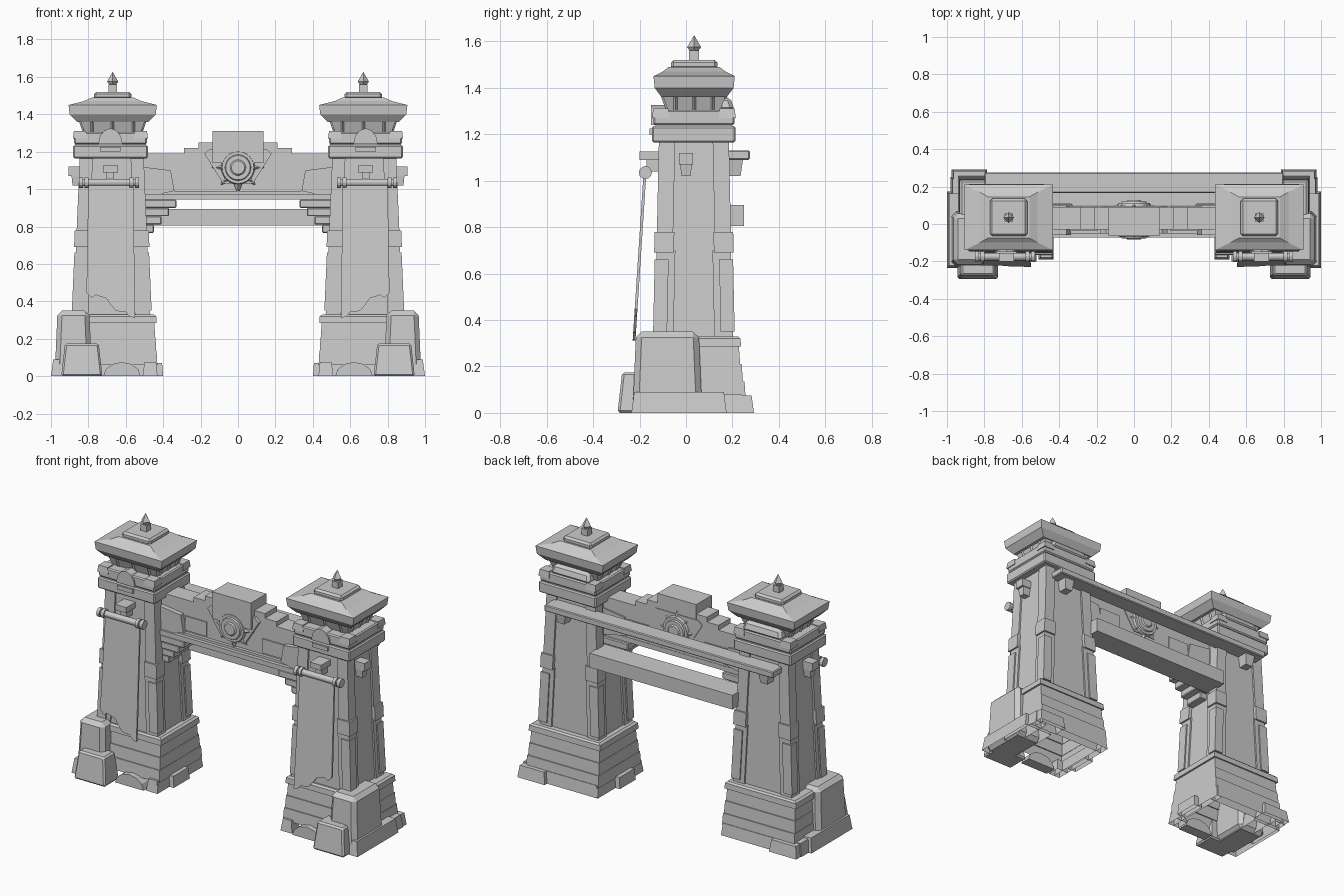
import bpy, bmesh, math, random
from mathutils import Matrix, Vector

default = bpy.data.objects.get("Cube")
if default:
    bpy.data.objects.remove(default)

GREY = .6
colour = (GREY, GREY, GREY, 1)
stone = bpy.data.materials.new("grey stone")
stone.use_nodes = True
stone.diffuse_color = colour
stone.node_tree.nodes["Principled BSDF"].inputs["Base Color"].default_value = colour


def finish(name, bm, mirror):
    """Turn a bmesh into an object, optionally mirrored to the other side."""
    bmesh.ops.recalc_face_normals(bm, faces=bm.faces)
    mesh = bpy.data.meshes.new(name)
    bm.to_mesh(mesh)
    bm.free()
    mesh.materials.append(stone)
    obj = bpy.data.objects.new(name, mesh)
    bpy.context.collection.objects.link(obj)
    if mirror:
        obj.modifiers.new("other side", 'MIRROR')


def loft(name, rings, mirror=True, hollow=False, bevel=0):
    """Join a stack of rectangles, each given as (centre, height, half width, half depth)."""
    bm = bmesh.new()
    corners = ((-1, -1), (1, -1), (1, 1), (-1, 1))
    loops = []
    for (x, y), z, wide, deep in rings:
        loops.append([bm.verts.new((x + sx * wide, y + sy * deep, z)) for sx, sy in corners])
    for low, high in zip(loops, loops[1:]):
        for side in range(len(corners)):
            bm.faces.new((low[side - 1], low[side], high[side], high[side - 1]))
    bm.faces.new(loops[-1])
    if not hollow:
        bm.faces.new(loops[0])
    if bevel:
        bmesh.ops.recalc_face_normals(bm, faces=bm.faces)
        bmesh.ops.bevel(bm, geom=bm.edges[:], offset=bevel, segments=1, affect='EDGES')
    finish(name, bm, mirror)


def block(name, centre, size, base, height, inset=0, **options):
    """Box that narrows by inset on every side towards its top."""
    wide, deep = size[0] / 2, size[1] / 2
    loft(name, [(centre, base, wide, deep),
                (centre, base + height, wide - inset, deep - inset)], **options)


def prism(name, outline, front, thickness, mirror=True, lean=0):
    """Extrude an x-z outline along y; lean shears it with height."""
    bm = bmesh.new()
    face = bm.faces.new([bm.verts.new((x, front + lean * z, z)) for x, z in outline])
    made = bmesh.ops.extrude_face_region(bm, geom=[face])["geom"]
    moved = [item for item in made if isinstance(item, bmesh.types.BMVert)]
    bmesh.ops.translate(bm, verts=moved, vec=(0, thickness, 0))
    finish(name, bm, mirror)


def rod(name, start, end, radius, tip, sides=12, mirror=True):
    """Cylinder or cone between two points."""
    start, end = Vector(start), Vector(end)
    axis = end - start
    turn = axis.to_track_quat('Z', 'Y').to_matrix().to_4x4()
    bm = bmesh.new()
    bmesh.ops.create_cone(bm, cap_ends=True, segments=sides, radius1=radius, radius2=tip,
                          depth=axis.length, matrix=Matrix.Translation((start + end) / 2) @ turn)
    finish(name, bm, mirror)


def arch(x, z, half, rise, steps=6):
    """Outline of a half ellipse standing on height z."""
    angles = [math.pi * i / steps for i in range(steps + 1)]
    return [(x + half * math.cos(a), z + rise * math.sin(a)) for a in angles]


# Main levels and centres
TOWER = (.682, .034)
PEDESTAL = (.685, .045)
SHAFT = (.675, .034)
ROOF = (.67, .035)
LINTEL_Y = .03
LIP, SHAFT_BASE, HEAD, NECK, EAVE, CAP = .285, .33, 1.165, 1.3, 1.36, 1.49
signs = (-1, 1)
tower_x, tower_y = TOWER
roof_x, roof_y = ROOF

# Pedestal of stepped courses under a wider lip, hollow underneath
rings = []
COURSE = .075
for i in range(3):
    z, wide, deep = .06 + COURSE * i, .254 - .006 * i, .212 - .012 * i
    rings.append((PEDESTAL, z, wide, deep))
    rings.append((PEDESTAL, z + COURSE, wide - .004, deep - .005))
rings += [(PEDESTAL, LIP, .25, .192), (PEDESTAL, SHAFT_BASE - .01, .248, .19),
          (PEDESTAL, SHAFT_BASE, .235, .18), (PEDESTAL, SHAFT_BASE, .19, .15)]
loft("pedestal", rings, hollow=True)

# Foundation skirt pieces
block("back_skirt", (.69, .235), (.51, .065), 0, .075, inset=.008, hollow=True)
block("back_skirt_corner", (.88, .245), (.19, .095), 0, .075, inset=.01, hollow=True)
block("inner_skirt", (.45, .04), (.04, .45), 0, .075, inset=.008, hollow=True)
block("inner_stone", (.43, .01), (.06, .16), 0, .07, inset=.006, hollow=True)
block("outer_skirt", (.94, .1), (.08, .3), 0, .08, inset=.01, hollow=True)
block("front_skirt_corner", (.47, -.15), (.08, .08), 0, .075, inset=.01, hollow=True)

# Rocks piled against the pedestal
block("boulder_foot", (.9, -.03), (.2, .41), 0, .09, inset=.012, hollow=True)
block("corner_boulder", (.88, -.08), (.2, .3), 0, .35, inset=.015, bevel=.025)
block("front_boulder", (.835, -.22), (.22, .15), 0, .175, inset=.02, bevel=.01)
prism("low_rock", arch(.62, 0, .1, .075), -.2, .07)

# Tapered shaft
SHAFT_WIDE, SHAFT_DEEP = .196, .158
TAPER = .036
loft("shaft", [(SHAFT, SHAFT_BASE, SHAFT_WIDE, SHAFT_DEEP),
               (SHAFT, HEAD, SHAFT_WIDE - TAPER, SHAFT_DEEP - TAPER / 2)], hollow=True)


def corner_pilasters(name, bottom, top, proud, width):
    """Leaning posts that follow the four corners of the shaft."""
    for sx in signs:
        for sy in signs:
            post = []
            for z in (bottom, top):
                rise = (z - SHAFT_BASE) / (HEAD - SHAFT_BASE)
                x = SHAFT_WIDE + proud - TAPER * rise - width / 2
                y = SHAFT_DEEP + proud - TAPER / 2 * rise - width / 2
                post.append(((SHAFT[0] + sx * x, SHAFT[1] + sy * y), z, width / 2, width / 2))
            loft(name, post)


corner_pilasters("pilaster_upper", .77, HEAD, .011, .07)
corner_pilasters("pilaster_band", .69, .78, .021, .085)
corner_pilasters("pilaster_lower", SHAFT_BASE, .7, .01, .08)
corner_pilasters("pilaster_panel", .35, .66, .018, .06)

# Tower head with corner blocks and crests
block("head_core", TOWER, (.38, .33), HEAD, NECK - HEAD)
block("head_lower_band", TOWER, (.4, .36), HEAD, .07, bevel=.007)
block("head_upper_band", TOWER, (.39, .35), 1.24, .065, bevel=.007)
for sx in signs:
    for sy in signs:
        spot = (tower_x + sx * .163, tower_y + sy * .143)
        block("head_corner_block", spot, (.075, .075), 1.27, .04, inset=.005)
block("head_front_plate", (tower_x, -.15), (.11, .015), 1.2, .025)
prism("front_crest", arch(tower_x, 1.24, .065, .085), -.15, .06)
block("back_crest", (roof_x, .155), (.28, .11), NECK, .06, inset=.02, bevel=.015)

# Flared neck with slats
FLARE = .028
NECK_WIDE, NECK_DEEP = .15, .112
loft("neck", [(ROOF, NECK, NECK_WIDE, NECK_DEEP),
              (ROOF, EAVE + .02, NECK_WIDE + FLARE, NECK_DEEP + FLARE)])
SLAT = .008
for s in signs:
    for step in signs + (0,):
        x, y = roof_x + step * .11, roof_y + step * .08
        rod("neck_slat", (x, roof_y + s * NECK_DEEP, NECK),
            (x, roof_y + s * (NECK_DEEP + FLARE), EAVE + .02), SLAT, SLAT, 4)
        rod("neck_side_slat", (roof_x + s * NECK_WIDE, y, NECK),
            (roof_x + s * (NECK_WIDE + FLARE), y, EAVE + .02), SLAT, SLAT, 4)

# Roof, cap and finial
loft("roof", [(ROOF, EAVE, .19, .14), (ROOF, 1.4, .23, .17), (ROOF, 1.45, .236, .175),
              (ROOF, 1.47, .155, .135), (ROOF, CAP, .11, .11)])
block("roof_cap", ROOF, (.2, .2), CAP - .01, .04, bevel=.012)
block("finial_block", ROOF, (.044, .044), CAP, .07)
rod("finial_base", (*ROOF, 1.555), (*ROOF, 1.575), .015, .03, 4)
rod("finial_spike", (*ROOF, 1.575), (*ROOF, 1.625), .03, .001, 4)

# Brackets on the faces of the tower
block("side_bracket", (.87, 0), (.07, .06), 1.07, .05)
block("side_bracket_stem", (.86, 0), (.05, .04), 1.02, .05, inset=-.005)
block("banner_bracket", (tower_x, -.145), (.08, .11), 1.09, .035)
block("banner_bracket_stem", (tower_x, -.13), (.04, .08), 1.04, .05)
block("back_bracket", (.71, .2), (.05, .07), 1.02, .07, inset=-.01)

# Banner with a ragged hem, hung on its rod
ROD_Y, ROD_Z = -.175, 1.035
rod("banner_rod", (.53, ROD_Y, ROD_Z), (.85, ROD_Y, ROD_Z), .019, .019)
for x in (.54, .57, .81, .84):
    rod("rod_collar", (x - .01, ROD_Y, ROD_Z), (x + .01, ROD_Y, ROD_Z), .028, .028)
random.seed(4)
hem = [(.55 + .026 * i, .3 + .012 * i + random.uniform(0, .05)) for i in range(11)]
prism("banner", [(.8, ROD_Z), (.56, ROD_Z)] + hem, -.25, .012, lean=.065)

# Lintel with stepped top, ledge and panels
for half, top in ((.53, 1.19), (.29, 1.22), (.21, 1.25)):
    block("lintel_step", (0, LINTEL_Y), (half * 2, .12), .95, top - .95, mirror=False)
block("crown_block", (0, .013), (.27, .155), 1.14, .17, mirror=False)
block("lintel_ledge", (0, .01), (1, .165), .945, .03, mirror=False)
block("lintel_moulding", (0, .02), (1, .14), .97, .02, mirror=False)
prism("lintel_end_panel", [(.34, .99), (.36, 1.1), (.52, 1.12), (.52, .95)], -.06, .16)
block("lintel_inner_panel", (.27, LINTEL_Y), (.15, .135), 1, .09)

# Sun emblem on a shield, on both faces of the lintel
shield = [(.08, 1.03), (.18, 1.19), (.15, 1.215)]
prism("emblem_shield", shield + [(-x, z) for x, z in reversed(shield)], -.05, .145, mirror=False)
SUN_Z = 1.115
for s, y in zip(signs, (-.05, .093)):
    rod("sun_ring", (0, y, SUN_Z), (0, y + s * .018, SUN_Z), .09, .085, 24, mirror=False)
    rod("sun_dome", (0, y, SUN_Z), (0, y + s * .027, SUN_Z), .078, .065, 24, mirror=False)
    rod("sun_dome_top", (0, y, SUN_Z), (0, y + s * .034, SUN_Z), .07, .035, 24, mirror=False)
    for i in range(8):
        ray = Vector((math.cos(i * math.pi / 4), 0, math.sin(i * math.pi / 4)))
        centre = Vector((0, y - s * .01, SUN_Z))
        reach = .14 - .01 * (i % 2)
        rod("sun_ray", centre + ray * .07, centre + ray * reach, .03, .001, 4, mirror=False)

# Stepped corbels under the lintel ends
CORBEL, CORBEL_END = .045, .54
for i in range(4):
    inner = .33 + .04 * i
    block("corbel", ((inner + CORBEL_END) / 2, .02), (CORBEL_END - inner, .18 - .016 * i),
          .9 - CORBEL * i, CORBEL, bevel=.005)

# Beams across the back
block("upper_back_beam", (0, .22), (1.6, .11), 1.09, .04, mirror=False, bevel=.005)
block("lower_back_beam", (0, .175), (1, .15), .805, .09, mirror=False)
